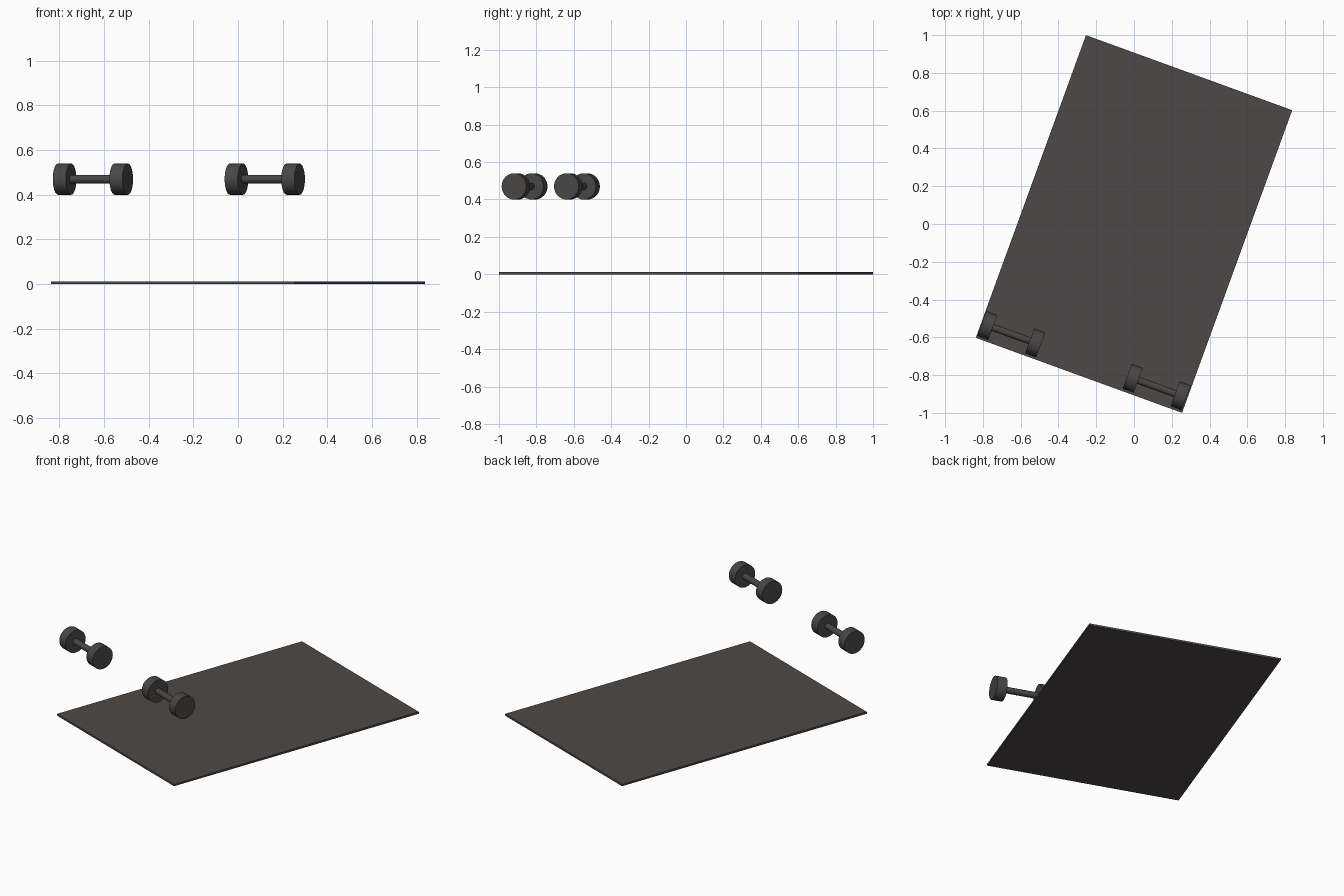
import bpy
from math import radians, pi
from mathutils import Matrix, Vector

cube = bpy.data.objects.get("Cube")
if cube:
    bpy.data.objects.remove(cube, do_unlink=True)

TURN = Matrix.Rotation(radians(-20), 4, "Z")


def material(name, rgb):
    mat = bpy.data.materials.new(name)
    mat.use_nodes = True
    colour = (*rgb, 1)
    mat.diffuse_color = colour
    mat.node_tree.nodes["Principled BSDF"].inputs["Base Color"].default_value = colour
    return mat


rubber = material("warm dark grey rubber", (0.075, 0.066, 0.063))
iron = material("dark grey iron", (0.066, 0.063, 0.061))


# Cylinder lying along the dumbbell axis
def rod(name, centre, offset, radius, length):
    bpy.ops.mesh.primitive_cylinder_add(vertices=32, radius=radius, depth=length)
    part = bpy.context.object
    part.name = name
    part.matrix_world = (Matrix.Translation(centre) @ TURN
                         @ Matrix.Translation((offset, 0, 0))
                         @ Matrix.Rotation(pi / 2, 4, "Y"))
    part.data.materials.append(iron)
    bpy.ops.object.shade_smooth_by_angle(angle=radians(35))


# Exercise mat
THICK = 0.012
bpy.ops.mesh.primitive_cube_add(size=1)
mat_slab = bpy.context.object
mat_slab.name = "exercise_mat"
mat_slab.data.transform(Matrix.Diagonal((1.162, 1.705, THICK, 1)))
mat_slab.matrix_world = Matrix.Translation((0, 0, THICK / 2)) @ TURN
mat_slab.data.materials.append(rubber)

# Pair of dumbbells: a handle with a weight at each end
for side, x, y in (("right", -0.65, -0.583), ("left", 0.12, -0.863)):
    centre = Vector((x, y, 0.47))
    rod(side + "_dumbbell_handle", centre, 0, 0.019, 0.22)
    for end, sign in (("outer", -1), ("inner", 1)):
        rod(f"{side}_dumbbell_{end}_weight", centre, sign * 0.135, 0.07, 0.062)
